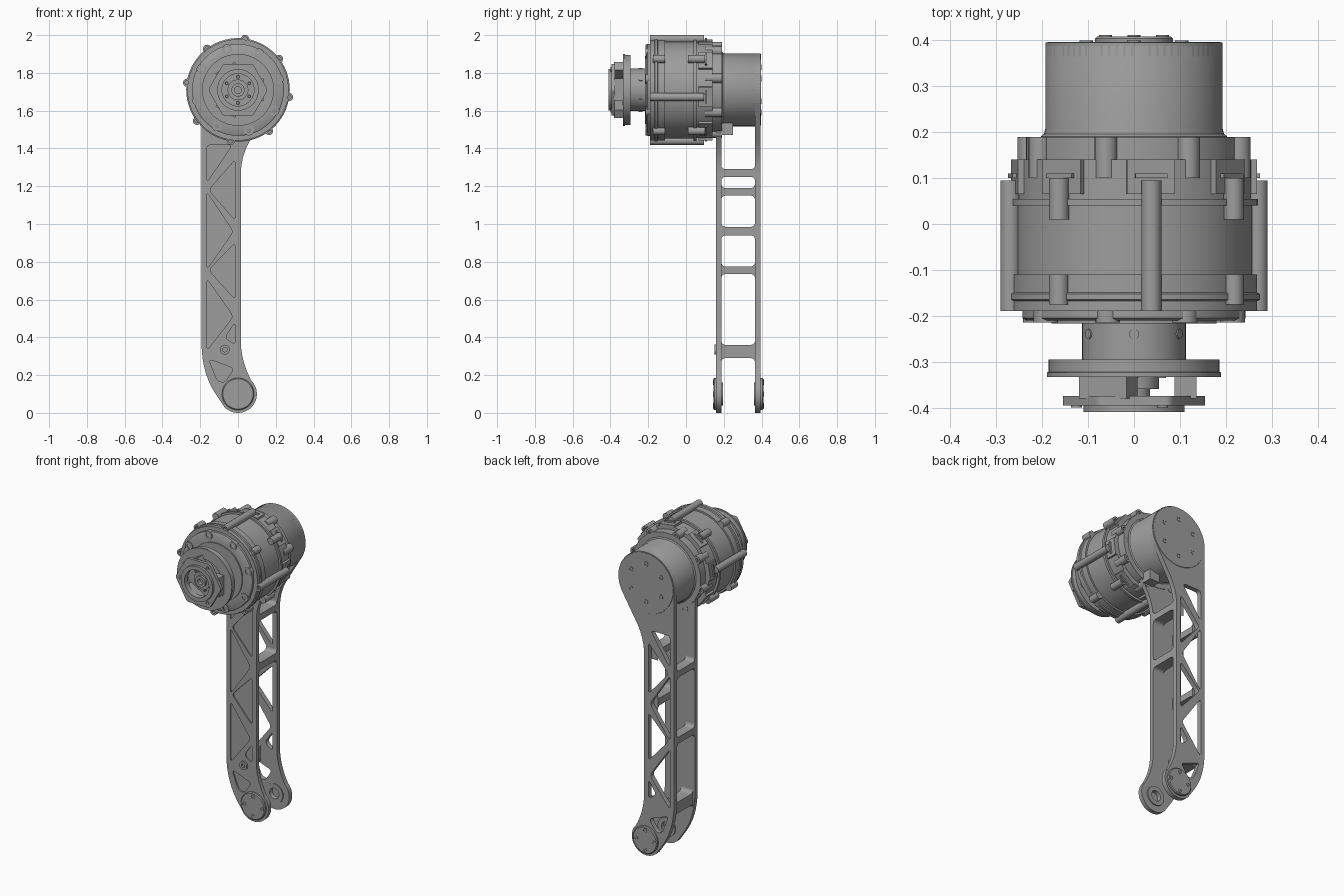
import bpy, bmesh, math
from math import sin, cos, pi, radians
from mathutils import Vector, Matrix

if "Cube" in bpy.data.objects:
    bpy.data.objects.remove(bpy.data.objects["Cube"])

GREY = (0.34, 0.34, 0.34, 1)
metal = bpy.data.materials.new("grey_metal")
metal.use_nodes = True
metal.diffuse_color = GREY
metal.node_tree.nodes["Principled BSDF"].inputs["Base Color"].default_value = GREY

AXIS = 1.71   # height of the motor axis
FOOT = 0.10   # height of the ankle axis


def add_object(name, mesh):
    mesh.materials.clear()
    mesh.materials.append(metal)
    obj = bpy.data.objects.new(name, mesh)
    bpy.context.collection.objects.link(obj)
    bpy.ops.object.select_all(action='DESELECT')
    obj.select_set(True)
    bpy.context.view_layer.objects.active = obj
    bpy.ops.object.shade_smooth_by_angle(angle=radians(35))
    return obj


def finish(name, bm):
    bmesh.ops.recalc_face_normals(bm, faces=bm.faces)
    mesh = bpy.data.meshes.new(name)
    bm.to_mesh(mesh)
    bm.free()
    return add_object(name, mesh)


def lathe(bm, profile, x=0, z=AXIS, seg=64, hollow=False):
    """Turn (radius, y) points about an axis parallel to y."""
    rings = [[bm.verts.new((x + r * cos(2 * pi * k / seg), y, z + r * sin(2 * pi * k / seg)))
              for k in range(seg)] for r, y in profile]
    pairs = list(zip(rings, rings[1:]))
    if hollow:
        pairs.append((rings[-1], rings[0]))
    else:
        bm.faces.new(rings[0])
        bm.faces.new(rings[-1])
    for a, b in pairs:
        for k in range(seg):
            n = (k + 1) % seg
            bm.faces.new((a[k], a[n], b[n], b[k]))


def turned(name, profile, **kw):
    bm = bmesh.new()
    lathe(bm, profile, **kw)
    return finish(name, bm)


def bolt_ring(name, angles, radius, size, y0, y1, socket=0.012, z=AXIS):
    """Round bosses with a recessed socket at the y0 end."""
    bm = bmesh.new()
    deep = y0 + math.copysign(socket, y1 - y0)
    for a in map(radians, angles):
        lathe(bm, [(size * .5, deep), (size * .5, y0), (size, y0), (size, y1)],
              radius * cos(a), z + radius * sin(a), 16)
    return finish(name, bm)


def box(bm, x, y, z, angle=0, pivot=AXIS):
    """Box from three (low, high) ranges, turned about the motor axis."""
    mid = [sum(v) / 2 for v in (x, y, z)]
    size = [v[1] - v[0] for v in (x, y, z)]
    turn = Matrix.Translation((0, 0, pivot)) @ Matrix.Rotation(-radians(angle), 4, 'Y')
    bmesh.ops.create_cube(bm, size=1, matrix=turn @ Matrix.Translation(mid) @ Matrix.Diagonal((*size, 1)))


def arc(cx, cz, r, start, end, n=24):
    return [(cx + r * cos(radians(start + (end - start) * i / n)),
             cz + r * sin(radians(start + (end - start) * i / n))) for i in range(n + 1)]


def soften(points, cut, n=5):
    """Round every corner, trimming each edge by up to cut."""
    out = []
    pts = [Vector(p) for p in points]
    for i, p in enumerate(pts):
        a, b = pts[i - 1] - p, pts[(i + 1) % len(pts)] - p
        p0 = p + a.normalized() * min(cut, a.length * .45)
        p1 = p + b.normalized() * min(cut, b.length * .45)
        for k in range(n + 1):
            t = k / n
            out.append(tuple(p0 * (1 - t) ** 2 + p * 2 * t * (1 - t) + p1 * t * t))
    return out


def plate(name, outline, holes, y0, y1):
    """Flat x-z plate with holes, from a filled curve."""
    curve = bpy.data.curves.new(name + "_outline", 'CURVE')
    curve.dimensions = '2D'
    curve.fill_mode = 'BOTH'
    curve.extrude = (y1 - y0) / 2
    for loop in [outline] + holes:
        spline = curve.splines.new('POLY')
        spline.points.add(len(loop) - 1)
        for pt, (x, z) in zip(spline.points, loop):
            pt.co = (x, z, 0, 1)
        spline.use_cyclic_u = True
    temp = bpy.data.objects.new(name + "_temp", curve)
    bpy.context.collection.objects.link(temp)
    graph = bpy.context.evaluated_depsgraph_get()
    mesh = bpy.data.meshes.new_from_object(temp.evaluated_get(graph))
    bpy.data.objects.remove(temp)
    mesh.transform(Matrix.Translation((0, (y0 + y1) / 2, 0)) @ Matrix.Rotation(pi / 2, 4, 'X'))
    bm = bmesh.new()
    bm.from_mesh(mesh)
    bmesh.ops.remove_doubles(bm, verts=bm.verts, dist=1e-5)
    mesh.name = name
    bm.to_mesh(mesh)
    bm.free()
    return add_object(name, mesh)


# Leg outline: motor end, straight shank, swept ankle
def bend(a, b, c, n=8):
    return [tuple(Vector(a) * (1 - t) ** 2 + Vector(b) * 2 * t * (1 - t) + Vector(c) * t * t)
            for t in (k / n for k in range(n + 1))]


outline = (arc(0, AXIS, .193, 180, -30, 40)
           + bend((.06, 1.435), (.015, 1.355), (.015, 1.26))
           + bend((.015, .37), (.018, .27), (.07, .172))
           + arc(0, FOOT, .1, 45, -135)
           + bend((-.105, .08), (-.193, .2), (-.193, .37)))
truss = [soften(p, .025) for p in (
    [(-.165, 1.42), (-.165, 1.22), (-.03, 1.42)],
    [(-.015, 1.34), (-.015, 1.02), (-.155, 1.18)],
    [(-.165, 1.17), (-.165, .76), (-.025, .96)],
    [(-.015, .9), (-.015, .6), (-.155, .757)],
    [(-.165, .71), (-.165, .33), (-.025, .51)],
    [(-.015, .48), (-.015, .36), (-.07, .4)],
    [(-.155, .285), (-.02, .235), (-.07, .16), (-.11, .17)])]
ankle_hole = arc(0, FOOT, .035, 0, 345, 23)
plate("front_leg_plate_face", outline, truss, .16, .168)
plate("front_leg_plate_web", outline, [ankle_hole], .168, .187)
plate("rear_leg_plate", outline, truss + [ankle_hole], .365, .395)

# Rungs between the plates, flared where they meet them
bm = bmesh.new()
for z0, z1, x0, x1 in ((1.25, 1.29, -.06, .014), (.94, .985, -.06, .014), (1.15, 1.19, -.192, -.13),
                       (.735, .775, -.192, -.13), (.29, .36, -.18, -.1)):
    f = .022
    prof = (arc(.187 + f, z1 + f, f, 180, 270, 5) + arc(.365 - f, z1 + f, f, 270, 360, 5)
            + arc(.365 - f, z0 - f, f, 0, 90, 5) + arc(.187 + f, z0 - f, f, 90, 180, 5))
    face = bm.faces.new([bm.verts.new((x0, y, z)) for y, z in prof])
    new = bmesh.ops.extrude_face_region(bm, geom=[face])["geom"]
    bmesh.ops.translate(bm, vec=(x1 - x0, 0, 0), verts=[v for v in new if isinstance(v, bmesh.types.BMVert)])
finish("leg_rungs", bm)

# Ankle discs, bearing rims and bolts
for side, y, out in (("front", .16, -1), ("rear", .395, 1)):
    turned(side + "_ankle_disc", [(.085, y + .005 * -out), (.085, y + .009 * out), (.08, y + .014 * out)], z=FOOT, seg=48)
    bolt_ring(side + "_ankle_bolts", range(0, 360, 90), .062, .014, y + .017 * out, y, .01, z=FOOT)
    inner = y - .028 * out
    turned(side + "_bearing_rim", [(.06, inner), (.06, inner - .008 * out), (.033, inner - .008 * out), (.033, inner)],
           z=FOOT, seg=32, hollow=True)
bm = bmesh.new()
lathe(bm, [(.012, .16), (.012, .15), (.026, .15), (.026, .165)], -.07, .335, 24)
finish("shank_bolt", bm)

# Motor body and rear housing
turned("motor_body", [(.18, -.21), (.235, -.21), (.243, -.205), (.243, -.19), (.268, -.19), (.268, -.168),
                      (.274, -.165), (.274, -.152), (.268, -.149), (.268, -.11), (.258, -.11), (.258, .04),
                      (.27, .04), (.27, .055), (.255, .055), (.255, .14), (.235, .14), (.235, .19)], seg=96)
turned("rear_housing", [(.203, .185), (.203, .191), (.196, .196), (.193, .208), (.193, .388), (.188, .397)], seg=80)
bolt_ring("housing_bolts", range(30, 390, 60), .12, .015, .4, .39, .009)
eighths = [15 + 45 * k for k in range(8)]
bolt_ring("rear_lobes", eighths, .237, .025, .19, .1)
bolt_ring("front_lobes", eighths, .222, .027, -.215, -.18)

# Long and split screw lugs around the body
bolt_ring("long_lugs", [82 + 90 * k for k in range(4)], .272, .022, -.19, .095, .03)
split = [37 + 90 * k for k in range(4)]
bolt_ring("front_split_lugs", split, .272, .022, -.175, -.11, .03)
bolt_ring("rear_split_lugs", split, .272, .022, .1, .01, .03)
bm = bmesh.new()
for k in range(8):
    box(bm, (.2, .263), (.065, .14), (-.052, .052), 37 + 45 * k)
    box(bm, (.2, .272), (.1, .11), (-.035, .035), 37 + 45 * k)
finish("rear_clamps", bm)
bm = bmesh.new()
box(bm, (.02, .09), (.185, .25), (1.47, 1.535), pivot=0)
finish("connector_block", bm)

# Output hub: neck, flange, and hexagonal coupler on three posts
turned("output_hub", [(.18, -.205), (.18, -.217), (.113, -.217), (.113, -.295), (.186, -.295), (.186, -.322),
                      (.19, -.324), (.19, -.333), (.125, -.333), (.12, -.325), (.055, -.325), (.055, -.36),
                      (.035, -.36), (.035, -.375), (.018, -.375), (.018, -.35)])
hexagon = soften(arc(0, AXIS, .158, 0, 300, 5), .012, 3)
bore = arc(0, AXIS, .085, 0, 355, 71)
plate("hex_coupler", hexagon, [bore], -.395, -.375)
turned("coupler_rim", [(.11, -.39), (.11, -.41), (.085, -.41), (.085, -.39)], hollow=True)
bm = bmesh.new()
for a in (0, 120, 240):
    box(bm, (.088, .136), (-.38, -.328), (-.06, .06), a)
finish("coupler_posts", bm)
bolt_ring("coupler_bolts", (60, 180, 300), .125, .012, -.4, -.39, .008)
bolt_ring("hub_bolts", range(30, 390, 60), .069, .01, -.335, -.32, .008)

# Set screws around the neck
bm = bmesh.new()
for k in range(6):
    turn = Matrix.Translation((0, -.24, AXIS)) @ Matrix.Rotation(radians(60 * k), 4, 'Y')
    bmesh.ops.create_cone(bm, cap_ends=True, segments=16, radius1=.011, radius2=.011, depth=.008,
                          matrix=turn @ Matrix.Translation((0, 0, .112)))
finish("neck_set_screws", bm)
